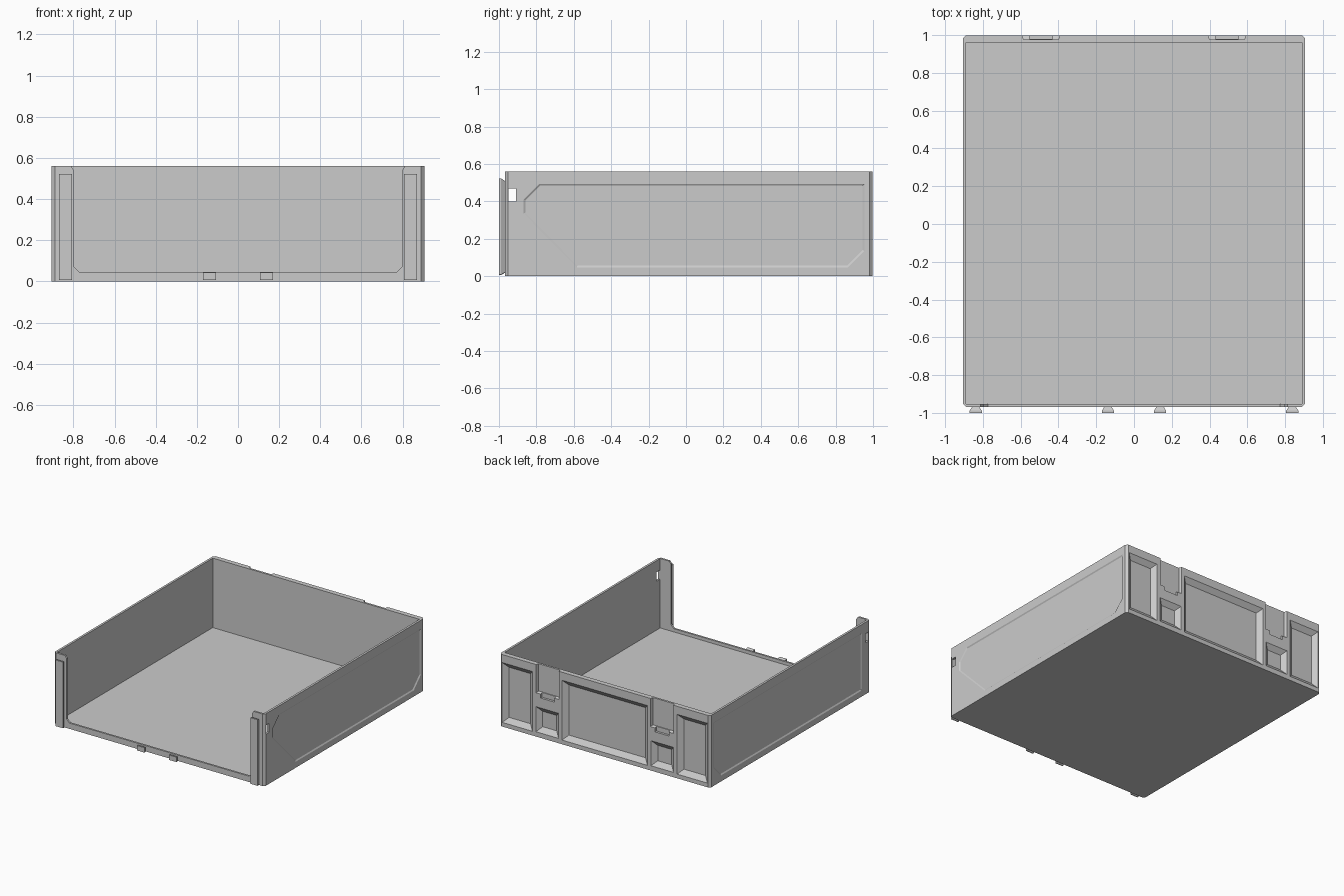
import bpy, bmesh
from mathutils import Vector

if "Cube" in bpy.data.objects:
    bpy.data.objects.remove(bpy.data.objects["Cube"])


def loft(name, loop_a, loop_b):
    """Closed solid between two loops of matching 3D points."""
    bm = bmesh.new()
    a = [bm.verts.new(p) for p in loop_a]
    b = [bm.verts.new(p) for p in loop_b]
    n = len(a)
    bm.faces.new(a)
    bm.faces.new(b[::-1])
    for i in range(n):
        j = (i + 1) % n
        bm.faces.new((a[j], a[i], b[i], b[j]))
    bmesh.ops.recalc_face_normals(bm, faces=bm.faces)
    me = bpy.data.meshes.new(name)
    bm.to_mesh(me)
    bm.free()
    ob = bpy.data.objects.new(name, me)
    bpy.context.collection.objects.link(ob)
    return ob


def inset(poly, d):
    """Shrink a counter-clockwise convex 2D polygon by d."""
    out = []
    for i, p in enumerate(poly):
        p = Vector(p)
        e1 = (p - Vector(poly[i - 1])).normalized()
        e2 = (Vector(poly[(i + 1) % len(poly)]) - p).normalized()
        n1, n2 = Vector((-e1.y, e1.x)), Vector((-e2.y, e2.x))
        out.append(tuple(p + (n1 + n2) * d / (1 + n1.dot(n2))))
    return out


def rect(x0, x1, z0, z1):
    return [(x0, z0), (x1, z0), (x1, z1), (x0, z1)]


def along_y(name, poly, y0, y1, d=0.0):
    """Solid from an x-z polygon, tapered by d between y0 and y1."""
    return loft(name, [(x, y0, z) for x, z in poly],
                [(x, y1, z) for x, z in inset(poly, d)])


def along_x(name, poly, x0, x1, d=0.0):
    return loft(name, [(x0, y, z) for y, z in poly],
                [(x1, y, z) for y, z in inset(poly, d)])


def along_z(name, poly, z0, z1):
    return loft(name, [(x, y, z0) for x, y in poly],
                [(x, y, z1) for x, y in poly])


W, H, FRONT, BACK = 0.906, 0.56, -0.968, 0.998

# tray body with chamfered upright corners
c = 0.016
body = along_z("tray_body", [
    (-W + c, FRONT), (W - c, FRONT), (W, FRONT + c), (W, BACK - c),
    (W - c, BACK), (-W + c, BACK), (-W, BACK - c), (-W, FRONT + c)], 0, H)
cutters = []

# inner cavity and front opening
cutters.append(along_z("cavity_cutter", rect(-0.889, 0.889, -0.953, 0.96), 0.02, 0.7))
cutters.append(along_y("front_opening_cutter", [
    (-0.772, 0.045), (0.772, 0.045), (0.797, 0.07), (0.797, 0.54), (0.812, H),
    (0.812, 0.7), (-0.812, 0.7), (-0.812, H), (-0.797, 0.54), (-0.797, 0.07)],
    -1.1, -0.93))

# sloped pockets in the back wall
pockets = [(-0.37, 0.37, 0.03, 0.50)]
for s in (-1, 1):
    for a, b, z0, z1 in ((0.62, 0.885, 0.03, 0.50), (0.395, 0.595, 0.035, 0.235)):
        pockets.append((min(s * a, s * b), max(s * a, s * b), z0, z1))
for p in pockets:
    cutters.append(along_y("pocket_cutter", rect(*p), BACK + 0.002, 0.968, 0.04))

for s in (-1, 1):
    # hook slots and catch notches in the back wall
    x = s * 0.492
    cutters.append(along_y("slot_cutter", rect(x - 0.1, x + 0.1, 0.34, 0.7),
                           BACK + 0.002, 0.976, 0.008))
    cutters.append(along_y("catch_cutter", rect(x - 0.06, x + 0.06, 0.31, 0.36),
                           BACK + 0.01, 0.98))
    # window near the front of each side wall
    cutters.append(along_x("window_cutter", rect(-0.948, -0.91, 0.40, 0.47),
                           s * 0.87, s * 1.0))

# shallow side panels: long slant on the right, plain front end on the left
rear = [(0.865, 0.045), (0.955, 0.135), (0.955, 0.495)]
right = rear + [(-0.785, 0.495), (-0.87, 0.41), (-0.87, 0.335), (-0.585, 0.045)]
left = rear + [(-0.87, 0.495), (-0.87, 0.045)]
for s, poly in ((1, right), (-1, left)):
    cutters.append(along_x("panel_cutter", poly, s * (W + 0.001), s * (W - 0.006), 0.011))

# apply the cuts, then discard the cutters
for cut in cutters:
    m = body.modifiers.new("cut", 'BOOLEAN')
    m.operation, m.solver, m.object = 'DIFFERENCE', 'EXACT', cut
bpy.context.view_layer.update()
dg = bpy.context.evaluated_depsgraph_get()
result = bpy.data.meshes.new_from_object(body.evaluated_get(dg))
body.modifiers.clear()
body.data = result
for cut in cutters:
    bpy.data.objects.remove(cut, do_unlink=True)

# dovetail rails and short clips on the front
for s, side in ((-1, "left"), (1, "right")):
    x = s * 0.838
    rail = rect(x - 0.032, x + 0.032, 0.008, 0.522)
    along_y("dovetail_rail_" + side, rail, -1.0, -0.988)
    along_y("rail_neck_" + side, rail, -0.988, FRONT + 0.002, 0.014)
    x = s * 0.138
    clip = rect(x - 0.032, x + 0.032, 0.006, 0.044)
    along_y("front_clip_" + side, clip, -1.0, -0.988)
    along_y("clip_neck_" + side, clip, -0.988, FRONT + 0.002, 0.014)
